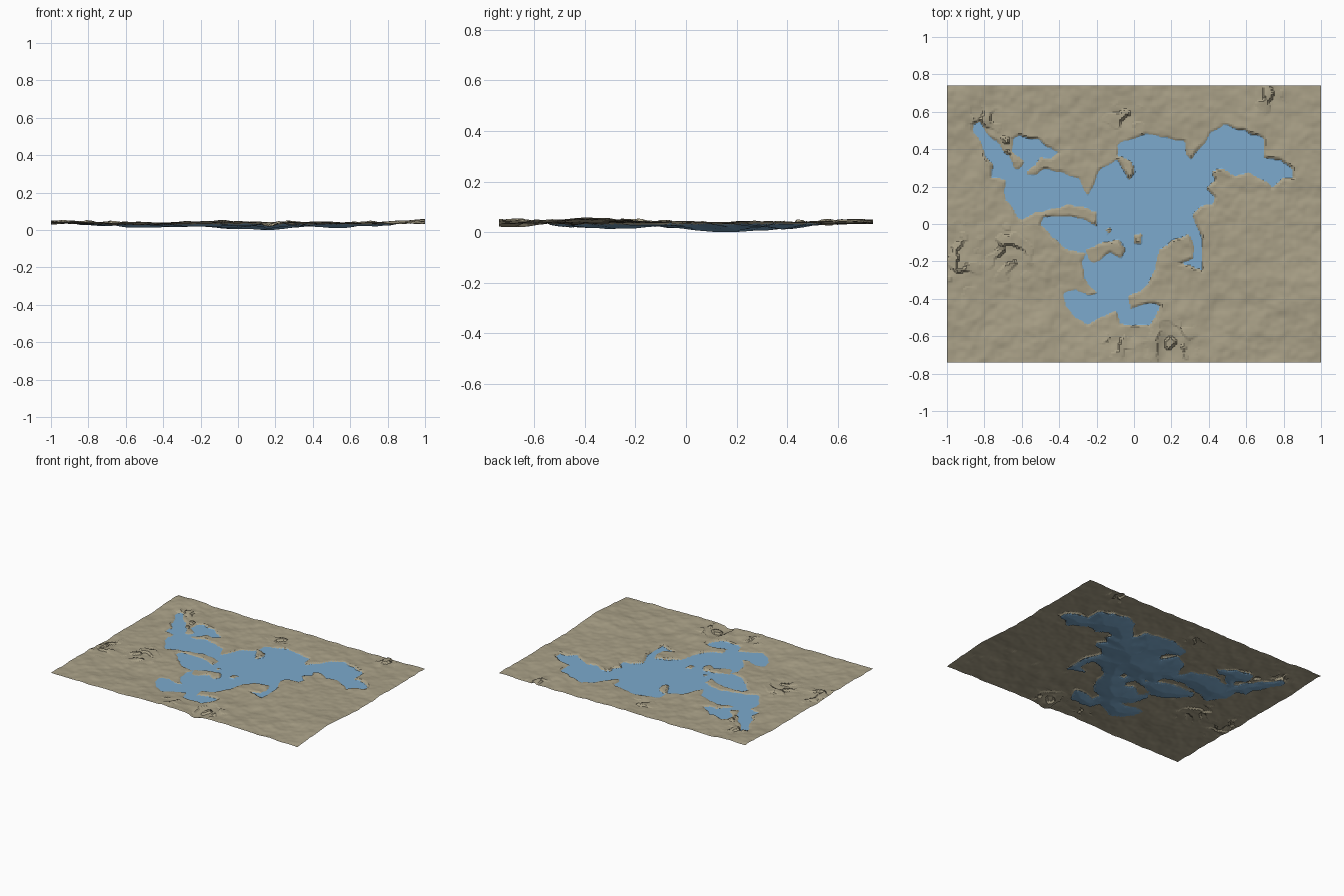
import bpy, bmesh, math
from mathutils import Vector, noise

if "Cube" in bpy.data.objects:
    bpy.data.objects.remove(bpy.data.objects["Cube"])

STEP, NX, NY = 0.0095, 211, 157          # terrain grid
W, H, LEVEL = 2.0, 1.48, 0.031           # size and water level

# Lake outlines in hundredths of a unit
WEST = [(-86, 53), (-83, 55), (-79, 49), (-72, 42), (-65, 35), (-64, 30), (-60, 26), (-53, 26),
        (-48, 29), (-39, 28), (-30, 24), (-25, 15), (-21, 20), (-10, 15), (-12, 5), (-20, 6),
        (-25, 9), (-35, 10), (-45, 8), (-53, 6), (-60, 2), (-69, 13), (-69, 23), (-76, 25),
        (-75, 32), (-80, 37), (-81, 44), (-86, 50)]
BAY = [(-65, 45), (-61, 47), (-51, 45), (-46, 41), (-41, 38), (-45, 35), (-50, 36), (-53, 31),
       (-57, 28), (-57, 25), (-62, 25), (-62, 29), (-59, 34), (-65, 38)]
MAIN = [(-22, 16), (-20, 25), (-18, 29), (-10, 34), (-2, 24), (0, 27), (-2, 34), (-9, 36),
        (-9, 42), (-2, 45), (6, 48), (17, 46), (27, 44), (28, 37), (31, 34), (35, 40), (40, 48),
        (48, 53), (59, 50), (69, 46), (69, 35), (78, 34), (84, 30), (85, 25), (80, 25), (74, 19),
        (70, 23), (62, 27), (54, 26), (47, 30), (42, 28), (43, 23), (39, 19), (43, 15), (42, 11),
        (35, 10), (31, 5), (34, -2), (37, -9), (37, -18), (36, -25), (30, -22), (24, -21),
        (31, -18), (32, -12), (29, -5), (20, -9), (14, -13), (10, -24), (-20, -20), (-20, 5)]
SOUTH = [(14, -13), (12, -20), (9, -30), (3, -36), (-3, -39), (-2, -45), (8, -42), (14, -44),
         (11, -50), (8, -54), (-7, -54), (-9, -47), (-16, -49), (-25, -54), (-31, -50), (-37, -44),
         (-37, -37), (-32, -35), (-24, -39), (-19, -36), (-24, -33), (-27, -27), (-28, -20),
         (-26, -15), (-34, -15), (-40, -11), (-45, -6), (-50, 0), (-48, 4), (-34, 4), (-25, 2),
         (-20, -2), (-14, 0), (0, 5), (12, 0)]
ISLANDS = [[(-26, -14), (-19, -10), (-8, -8), (-5, -14), (-7, -19), (-13, -15), (-21, -21), (-25, -18)],
           [(0, -6), (5, -5), (4, -11), (0, -10)],
           [(-16, -2), (-12, -3), (-14, -6)]]


def prepare(points):
    """Segments and bounds of a closed outline, in units."""
    p = [(x / 100, y / 100) for x, y in points]
    return [(*a, *b) for a, b in zip(p, p[1:] + p[:1])]


def signed_distance(segs, x, y):
    best, inside = 9.0, False
    for ax, ay, bx, by in segs:
        dx, dy = bx - ax, by - ay
        px, py = x - ax, y - ay
        t = (px * dx + py * dy) / (dx * dx + dy * dy)
        t = 0 if t < 0 else 1 if t > 1 else t
        ex, ey = px - t * dx, py - t * dy
        d = ex * ex + ey * ey
        if d < best:
            best = d
        if (ay > y) != (by > y) and x < ax + dx * (y - ay) / dy:
            inside = not inside
    return -math.sqrt(best) if inside else math.sqrt(best)


lakes = [prepare(p) for p in (WEST, BAY, MAIN, SOUTH)]
islands = [prepare(p) for p in ISLANDS]


def n(x, y, f, seed):
    return noise.noise(Vector((x * f, y * f, seed)))


def lake_distance(x, y):
    x2 = x + 0.012 * n(x, y, 17, 1.3)
    y2 = y + 0.012 * n(x, y, 17, 5.7)
    d = min(signed_distance(s, x2, y2) for s in lakes)
    return max([d] + [-signed_distance(s, x2, y2) for s in islands]) if d < 0 else d


def bump(x, y, cx, cy, rx, ry):
    return math.exp(-((x - cx) / rx) ** 2 - ((y - cy) / ry) ** 2)


# Rugged spots: centre x, centre y, radius x, radius y
ROUGH = [(-0.09, -0.64, .06, .05), (0.2, -0.64, .09, .09), (-0.67, -0.15, .09, .1), (0.72, 0.69, .06, .06),
         (-0.68, 0.42, .05, .06), (-0.8, 0.56, .06, .05), (-0.93, -0.2, .06, .12), (-0.05, 0.57, .07, .05)]


def land_height(x, y):
    z = 0.038 + 0.008 * n(x, y, 2.2, 3.1) + 0.006 * n(x, y, 6, 8.2)
    z += 0.0055 * n(x, y, 13, 2.4) + 0.0025 * n(x, y, 28, 4.6)
    # hills, the valley below the dam and the low south-west plain
    z += 0.016 * bump(x, y, 1, -0.38, .2, .2) + 0.012 * bump(x, y, -0.15, -0.72, .15, .1)
    z += 0.010 * bump(x, y, -0.95, -0.45, .15, .2) + 0.008 * bump(x, y, -0.95, 0.7, .2, .15)
    z -= 0.024 * bump(x, y, 0.17, -0.7, .05, .12)
    z -= 0.007 * bump(x, y, -0.65, -0.4, .3, .15)
    r = sum(bump(x, y, *s) for s in ROUGH)
    if r > 0.03:                          # stepped gullies
        z += 0.010 * r * (1 if n(x, y, 15, 9.9) > 0.1 else -0.5)
    return min(max(z, 0.008), 0.066)


# Sample the grid
xs = [-W / 2 + W * i / (NX - 1) for i in range(NX)]
ys = [-H / 2 + H * j / (NY - 1) for j in range(NY)]
dist = [[lake_distance(x, y) for y in ys] for x in xs]
deepest = -min(min(c) for c in dist)


def height(i, j):
    d = dist[i][j]
    if d < 0:
        return LEVEL * (1 - (-d / deepest) ** 0.9) - 0.0002 * (d > -deepest * 0.9)
    t = min(1, d / 0.05)
    z = land_height(xs[i], ys[j])
    shore = max(z, LEVEL + 0.0015)
    return LEVEL + 0.0005 + (shore - LEVEL) * min(1, d / 0.012) * (1 - t) + (z - LEVEL) * t


def material(name, rgb):
    m = bpy.data.materials.new(name)
    m.diffuse_color = (*rgb, 1)
    m.use_nodes = True
    m.node_tree.nodes["Principled BSDF"].inputs["Base Color"].default_value = m.diffuse_color
    return m


sand = material("sandy_earth", (0.40, 0.355, 0.245))
blue = material("lake_water", (0.20, 0.40, 0.61))


def grid_object(name, mats, z_of, keep, index):
    bm = bmesh.new()
    verts = {}

    def vert(i, j):
        if (i, j) not in verts:
            verts[i, j] = bm.verts.new((xs[i], ys[j], z_of(i, j)))
        return verts[i, j]

    for i in range(NX - 1):
        for j in range(NY - 1):
            c = [(i, j), (i + 1, j), (i + 1, j + 1), (i, j + 1)]
            ds = [dist[a][b] for a, b in c]
            if keep(ds):
                f = bm.faces.new([vert(*k) for k in c])
                f.material_index = index(ds)
                f.smooth = False
    me = bpy.data.meshes.new(name)
    bm.to_mesh(me)
    bm.free()
    for m in mats:
        me.materials.append(m)
    ob = bpy.data.objects.new(name, me)
    bpy.context.collection.objects.link(ob)


# Land with the lake bed coloured as water, and the flat water surface above it
grid_object("land_and_lake_bed", [sand, blue], height, lambda d: True, lambda d: int(sum(d) < 0))
grid_object("water_surface", [blue], lambda i, j: LEVEL, lambda d: min(d) < 0, lambda d: 0)
